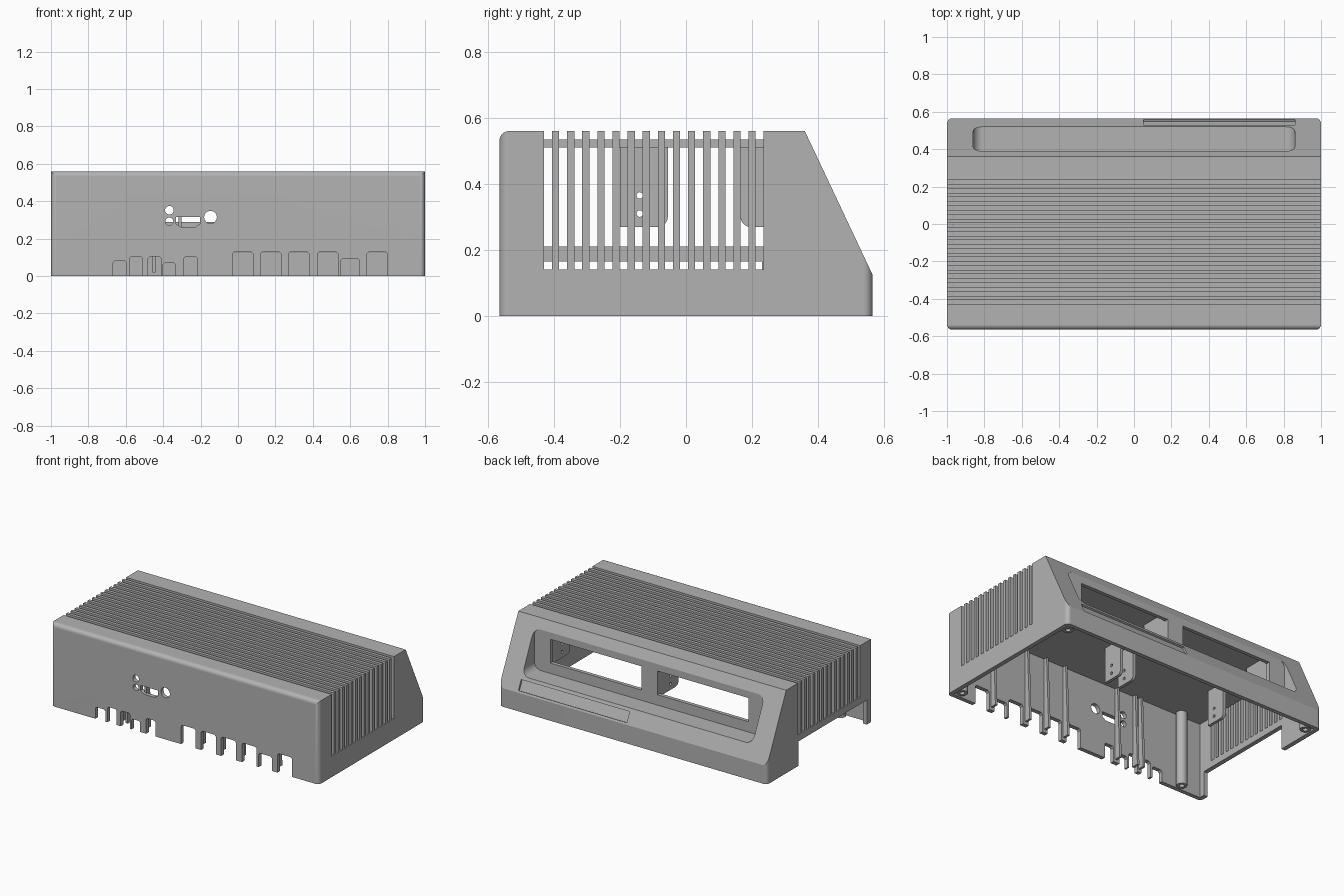
import bpy, bmesh, math

if "Cube" in bpy.data.objects:
    bpy.data.objects.remove(bpy.data.objects["Cube"])

grey = bpy.data.materials.new("plain grey")
grey.use_nodes = True
COL = (0.45, 0.45, 0.45, 1)
grey.diffuse_color = COL
grey.node_tree.nodes["Principled BSDF"].inputs["Base Color"].default_value = COL


def prism(bm, pts, axis, a, b):
    """Extrude a 2D outline along an axis from a to b."""
    def place(p, t):
        v = list(p)
        v.insert("xyz".index(axis), t)
        return v
    lo = [bm.verts.new(place(p, a)) for p in pts]
    hi = [bm.verts.new(place(p, b)) for p in pts]
    bm.faces.new(lo)
    bm.faces.new(hi[::-1])
    for i in range(len(pts)):
        j = (i + 1) % len(pts)
        bm.faces.new((lo[i], hi[i], hi[j], lo[j]))


def rect(a, b, c, d):
    return [(a, c), (b, c), (b, d), (a, d)]


def disc(x, y, r, n=24):
    return [(x + r * math.cos(2 * math.pi * i / n),
             y + r * math.sin(2 * math.pi * i / n)) for i in range(n)]


def make(name, bm):
    bmesh.ops.recalc_face_normals(bm, faces=bm.faces)
    me = bpy.data.meshes.new(name)
    bm.to_mesh(me)
    bm.free()
    me.materials.append(grey)
    ob = bpy.data.objects.new(name, me)
    bpy.context.collection.objects.link(ob)
    return ob


def cut(ob, bm):
    cutter = make("cutter", bm)
    cutter.hide_render = True
    mod = ob.modifiers.new("cut", 'BOOLEAN')
    mod.operation = 'DIFFERENCE'
    mod.solver = 'EXACT'
    mod.object = cutter
    bpy.context.view_layer.objects.active = ob
    bpy.ops.object.modifier_apply(modifier=mod.name)
    bpy.data.objects.remove(cutter)


def cut_prisms(ob, *prisms):
    bm = bmesh.new()
    for args in prisms:
        prism(bm, *args)
    cut(ob, bm)


def smooth(ob):
    bpy.ops.object.select_all(action='DESELECT')
    ob.select_set(True)
    bpy.context.view_layer.objects.active = ob
    bpy.ops.object.shade_smooth_by_angle(angle=math.radians(25))
    mod = ob.modifiers.new("even shading", 'WEIGHTED_NORMAL')
    mod.keep_sharp = True


def slope_y(z):
    return 0.565 - (z - 0.125) * 0.471


# Outer body with a sloped back and rounded corners
bm = bmesh.new()
prism(bm, [(-0.565, 0), (0.565, 0), (0.565, 0.125), (0.36, 0.56), (-0.565, 0.56)], "x", -1, 1)
rounded = []
for e in bm.edges:
    u, v = (w.co for w in e.verts)
    upright = abs(u.x - v.x) < 0.01 and abs(u.y - v.y) < 0.01
    front_top = u.y < -0.5 and v.y < -0.5 and u.z > 0.5 and v.z > 0.5
    if upright or front_top:
        rounded.append(e)
bmesh.ops.bevel(bm, geom=rounded, offset=0.028, segments=5, profile=0.5, affect='EDGES')
case = make("case_shell", bm)

# Hollow inside, leaving the display panel and its ledge
cut_prisms(case, ([(-0.537, -0.1), (0.537, -0.1), (0.537, 0.125), (0.504, 0.195),
                   (0.365, 0.195), (0.365, 0.51), (-0.537, 0.51)], "x", -0.97, 0.97))
corner = [(0.3, 0.17), (0.512, 0.17), (0.357, 0.5), (0.3, 0.5)]
cut_prisms(case, (corner, "x", -0.968, -0.885), (corner, "x", 0.885, 0.968))

# Display pocket with rounded corners
bm = bmesh.new()
prism(bm, rect(-0.86, 0.86, 0.22, 0.498), "y", 0.39, 0.7)
bmesh.ops.bevel(bm, geom=[e for e in bm.edges if abs(e.verts[0].co.y - e.verts[1].co.y) > 0.1],
                offset=0.05, segments=5, profile=0.5, affect='EDGES')
cut(case, bm)

# Two display windows and the shallow label recess on the slope
cut_prisms(case, *[(rect(a, a + 0.68, 0.29, 0.45), "y", 0.3, 0.45) for a in (-0.74, 0.06)])
label = [(slope_y(z) + s * 0.904, z + s * 0.426)
         for z, s in ((0.137, -0.012), (0.137, 0.03), (0.2, 0.03), (0.2, -0.012))]
cut_prisms(case, (label, "x", 0.05, 0.86))

# Cooling slots: grooves over the roof, open through both sides
slot = [(-1.1, 0.21), (-0.966, 0.21), (-0.966, 0.535), (0.966, 0.535),
        (0.966, 0.14), (1.1, 0.14), (1.1, 0.7), (-1.1, 0.7)]
cut_prisms(case, *[(slot, "y", -0.43 + i * 0.0458, -0.406 + i * 0.0458) for i in range(15)])

# Connector notches along the front edge
notches = [(-0.67, 0.075, 0.08), (-0.58, 0.07, 0.105), (-0.48, 0.07, 0.105),
           (-0.4, 0.065, 0.072), (-0.29, 0.07, 0.105), (0.55, 0.1, 0.095)]
notches += [(x, 0.11, 0.13) for x in (-0.03, 0.12, 0.27, 0.425, 0.69)]
c = 0.01
cut_prisms(case, *[([(x, -0.1), (x + w, -0.1), (x + w, h - c), (x + w - c, h),
                     (x + c, h), (x, h - c)], "y", -0.7, -0.5) for x, w, h in notches])

# Round sockets and the wide connector opening
cut_prisms(case, *[(disc(x, z, r), "y", -0.7, -0.5) for x, z, r in
                   ((-0.367, 0.352, 0.023), (-0.367, 0.292, 0.021), (-0.147, 0.315, 0.034))],
           ([(-0.332, 0.315), (-0.332, 0.28), (-0.305, 0.262), (-0.228, 0.262),
             (-0.203, 0.28), (-0.203, 0.315)], "y", -0.7, -0.5))

# Large opening under the right side wall
cut_prisms(case, (rect(-0.5, 0.23, -0.1, 0.165), "x", -1.1, -0.9))
smooth(case)

# Hanging display brackets with a rounded inner corner and screw holes
for side, s in (("right", -1), ("left", 1)):
    for where, x in (("outer", 0.76), ("inner", 0.05)):
        for row, y0, y1, round_y in (("front", -0.2, -0.055, -0.055), ("back", 0.165, 0.37, 0.165)):
            bm = bmesh.new()
            prism(bm, rect(y0, y1, 0.27, 0.515), "x", s * x - 0.01, s * x + 0.01)
            edge = [e for e in bm.edges
                    if all(abs(v.co.y - round_y) < 0.001 and v.co.z < 0.3 for v in e.verts)]
            bmesh.ops.bevel(bm, geom=edge, offset=0.03, segments=5, profile=0.5, affect='EDGES')
            ob = make(f"{side}_{where}_{row}_bracket", bm)
            yh = -0.14 if row == "front" else 0.25
            cut_prisms(ob, *[(disc(yh, z, 0.01, 12), "x", s * x - 0.1, s * x + 0.1)
                             for z in (0.31, 0.365)])
            smooth(ob)

# Stiffening ribs inside the front wall
for i, x in enumerate((0.67, 0.4, 0.25, 0.1, -0.31, -0.45, -0.495)):
    bm = bmesh.new()
    prism(bm, [(-0.545, 0.02), (-0.495, 0.02), (-0.515, 0.515), (-0.545, 0.515)],
          "x", x - 0.008, x + 0.008)
    make(f"front_rib_{i + 1}", bm)

# Screw posts in the corners, with a hole in the foot
for name, x, y, top in (("front_left", 0.935, -0.5, 0.515), ("front_right", -0.8, -0.505, 0.515),
                        ("back_left", 0.935, 0.495, 0.2), ("back_right", -0.935, 0.495, 0.2)):
    bm = bmesh.new()
    prism(bm, disc(x, y, 0.034), "z", 0.005, top)
    ob = make(name + "_screw_post", bm)
    cut_prisms(ob, (disc(x, y, 0.016, 16), "z", -0.1, 0.1))
    smooth(ob)
